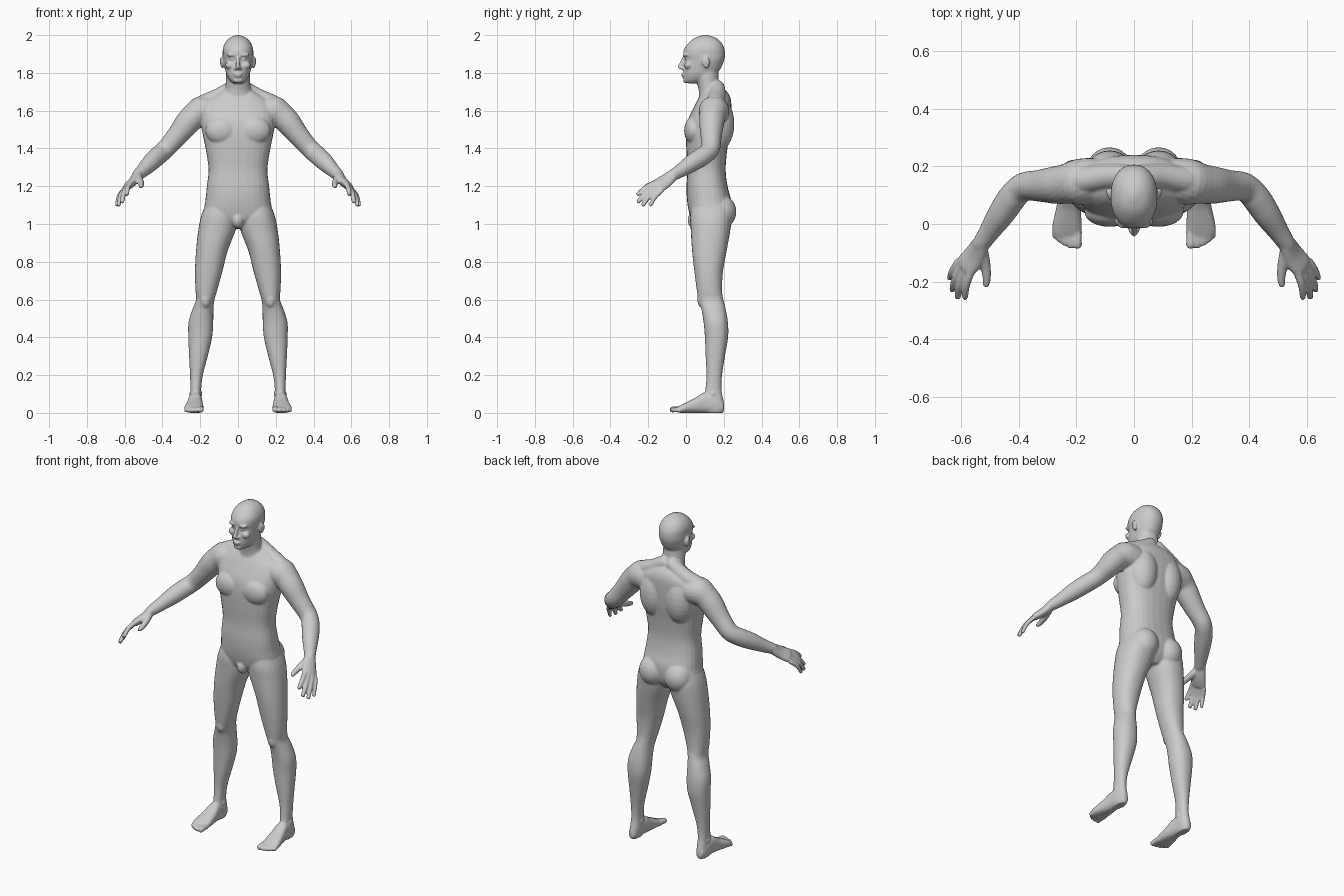
import bpy, bmesh, math
from mathutils import Vector, Matrix

bm = bmesh.new()


def spow(c, p):
    return math.copysign(abs(c) ** (2 / p), c)


def loft(rings, p=2.0, mirror=False, n=28, sub=4):
    """Closed skin through rings (centre, u, v), smoothed along its length."""
    dense = []
    for i in range(len(rings) - 1):
        q = [rings[max(i - 1, 0)], rings[i], rings[i + 1], rings[min(i + 2, len(rings) - 1)]]
        for k in range(sub):
            t = k / sub
            dense.append([b + .5 * t * (c - a + t * (2 * a - 5 * b + 4 * c - d + t * (3 * (b - c) + d - a)))
                          for a, b, c, d in zip(*q)])
    dense.append(rings[-1])
    for s in ((1, -1) if mirror else (1,)):
        loops = []
        for c, u, v in dense:
            loop = []
            for j in range(n):
                a = 2 * math.pi * j / n
                w = c + u * spow(math.cos(a), p) + v * spow(math.sin(a), p)
                loop.append(bm.verts.new((w.x * s, w.y, w.z)))
            loops.append(loop)
        for A, B in zip(loops, loops[1:]):
            for j in range(n):
                bm.faces.new((A[j], A[(j + 1) % n], B[(j + 1) % n], B[j]))
        bm.faces.new(loops[0])
        bm.faces.new(loops[-1])


def z_ring(z, x0, x1, y0, y1):
    return (Vector(((x0 + x1) / 2, (y0 + y1) / 2, z)),
            Vector(((x1 - x0) / 2, 0, 0)), Vector((0, (y1 - y0) / 2, 0)))


def y_ring(y, x0, x1, z0, z1):
    return (Vector(((x0 + x1) / 2, y, (z0 + z1) / 2)),
            Vector(((x1 - x0) / 2, 0, 0)), Vector((0, 0, (z1 - z0) / 2)))


def tube(pts, mirror=True, hint=(.05, .035, -.045)):
    """Limb through points (x, y, z, width[, thickness]) with rounded ends."""
    P = [Vector(q[:3]) for q in pts]
    rings = []
    for i, q in enumerate(pts):
        t = (P[min(i + 1, len(P) - 1)] - P[max(i - 1, 0)]).normalized()
        u = Vector(hint)
        u = (u - t * u.dot(t)).normalized()
        v = t.cross(u)
        ring = (P[i], u * q[3], v * q[-1])
        cap = .6 * q[-1] * (-1 if i == 0 else 1)
        end = (P[i] + t * cap, u * q[3] * .6, v * q[-1] * .6)
        if i == 0:
            rings.append(end)
        rings.append(ring)
        if i == len(pts) - 1:
            rings.append(end)
    loft(rings, mirror=mirror, n=20)


def blob(x, y, z, rx, ry, rz, tilt=0.0):
    """Muscle or feature ellipsoid, mirrored when off centre."""
    for s in ((1, -1) if x else (1,)):
        m = (Matrix.Translation((x * s, y, z)) @ Matrix.Rotation(tilt, 4, 'X')
             @ Matrix.Diagonal((rx, ry, rz, 1)))
        bmesh.ops.create_uvsphere(bm, u_segments=24, v_segments=14, radius=1, matrix=m)


# Torso
loft([z_ring(z, -w, w, a, b) for z, w, a, b in (
    (.975, .04, .07, .19), (1.02, .14, .03, .225), (1.07, .177, .014, .238),
    (1.13, .172, .005, .238), (1.2, .165, .003, .22), (1.29, .156, .007, .21),
    (1.39, .17, .002, .218), (1.48, .188, .0, .232), (1.55, .197, .01, .238),
    (1.61, .195, .037, .24), (1.655, .165, .06, .238), (1.69, .11, .08, .225),
    (1.715, .07, .09, .2))], p=2.4)
blob(.085, .042, 1.495, .088, .052, .075)      # chest
blob(.085, .17, 1.53, .088, .086, .145)        # back
blob(.085, .185, 1.065, .082, .082, .09)       # buttocks
blob(0, .05, 1.02, .032, .042, .045)           # groin
tube([(.02, .165, 1.725, .04), (.1, .165, 1.675, .045), (.19, .15, 1.635, .045)])

# Neck and head
loft([z_ring(z, -w, w, a, b) for z, w, a, b in (
    (1.66, .1, .07, .22), (1.7, .074, .068, .2), (1.74, .065, .06, .178),
    (1.78, .064, .05, .172), (1.83, .06, .05, .17))])
loft([z_ring(z, -w, w, a, b) for z, w, a, b in (
    (1.745, .025, .0, .07), (1.762, .045, -.01, .12), (1.79, .061, -.014, .158),
    (1.82, .069, -.014, .182), (1.85, .075, -.009, .196), (1.873, .079, -.006, .204),
    (1.9, .081, -.015, .207), (1.93, .08, -.008, .203), (1.96, .068, .015, .188),
    (1.983, .047, .043, .163), (1.996, .022, .075, .13), (2.001, .006, .095, .11))], p=2.2)
tube([(0, -.008, 1.885, .009), (0, -.022, 1.853, .01), (0, -.033, 1.83, .012)],
     mirror=False, hint=(1, 0, 0))             # nose
blob(.011, -.019, 1.824, .01, .013, .008)      # nostrils
blob(.03, -.001, 1.895, .03, .016, .01)        # brows
blob(.031, .006, 1.874, .014, .014, .009)      # eyes
blob(.042, .012, 1.84, .026, .022, .02)        # cheeks
blob(0, -.014, 1.793, .023, .013, .006)        # lips
blob(0, -.011, 1.781, .02, .013, .006)
blob(0, .003, 1.761, .026, .019, .016)         # chin
blob(.084, .105, 1.855, .009, .02, .032, .2)   # ears
blob(.089, .114, 1.862, .009, .011, .022, .2)

# Arms
tube([(.13, .155, 1.6, .075), (.2, .145, 1.595, .079), (.255, .137, 1.55, .068),
      (.325, .133, 1.463, .056), (.385, .128, 1.395, .05), (.425, .09, 1.36, .05),
      (.462, .035, 1.325, .047), (.502, -.025, 1.285, .037), (.535, -.075, 1.255, .029)])

# Hands
tube([(.53, -.065, 1.262, .031, .026), (.553, -.108, 1.228, .043, .024),
      (.585, -.148, 1.2, .045, .02)])
tube([(.528, -.095, 1.245, .021), (.516, -.148, 1.222, .018),
      (.512, -.19, 1.207, .0145), (.515, -.213, 1.199, .011)])
for knuckle, tip, r in (((.565, -.16, 1.22), (.588, -.255, 1.157), .0138),
                        ((.583, -.158, 1.203), (.613, -.253, 1.118), .0142),
                        ((.599, -.148, 1.188), (.632, -.228, 1.1), .0138),
                        ((.611, -.13, 1.175), (.641, -.188, 1.1), .0125)):
    a, b = Vector(knuckle), Vector(tip)
    m = a.lerp(b, .5) + Vector((.006, -.004, .006))
    tube([(*a, r), (*m, r * .95), (*b, r * .8)])

# Legs
loft([z_ring(*r) for r in (
    (1.13, .03, .16, .04, .22), (1.05, .004, .193, .022, .243), (.97, .012, .21, .025, .235),
    (.86, .054, .222, .032, .216), (.75, .082, .228, .044, .196), (.65, .11, .225, .057, .191),
    (.6, .124, .222, .065, .198), (.55, .13, .241, .081, .21), (.48, .131, .262, .093, .222),
    (.4, .137, .263, .1, .223), (.3, .16, .259, .104, .206), (.2, .186, .254, .108, .191),
    (.12, .195, .252, .102, .188), (.06, .193, .256, .09, .2), (.02, .197, .256, .095, .203),
    (0, .203, .25, .105, .195))], p=2.2, mirror=True)
blob(.173, .088, .6, .03, .028, .045)          # knees
blob(.223, .143, .1, .036, .022, .025)         # ankles

# Feet and toes
loft([y_ring(*r) for r in (
    (.2, .208, .246, .008, .05), (.16, .196, .258, 0, .09), (.1, .19, .263, 0, .108),
    (.05, .185, .272, 0, .08), (0, .182, .283, 0, .055), (-.03, .183, .284, 0, .04),
    (-.048, .19, .274, .004, .03))], p=2.5, mirror=True)
for x, y, r in ((.197, -.076, .0155), (.221, -.076, .0125), (.241, -.068, .012),
                (.259, -.057, .0115), (.274, -.043, .011)):
    tube([(x, -.015, .02, r), (x, y + .025, .02, r), (x, y, r + .001, r)], hint=(1, 0, 0))

# Fuse every part into one smooth skin
bmesh.ops.recalc_face_normals(bm, faces=bm.faces[:])
mesh = bpy.data.meshes.new("body")
bm.to_mesh(mesh)
bm.free()
body = bpy.data.objects.new("body", mesh)
bpy.context.collection.objects.link(body)
bpy.context.view_layer.objects.active = body
body.select_set(True)
fuse = body.modifiers.new("fuse", 'REMESH')
fuse.mode = 'VOXEL'
fuse.voxel_size = .0055
fuse.use_smooth_shade = True
soften = body.modifiers.new("soften", 'SMOOTH')
soften.factor = .5
soften.iterations = 5
for name in ("fuse", "soften"):
    bpy.ops.object.modifier_apply(modifier=name)
bpy.ops.object.shade_smooth()
